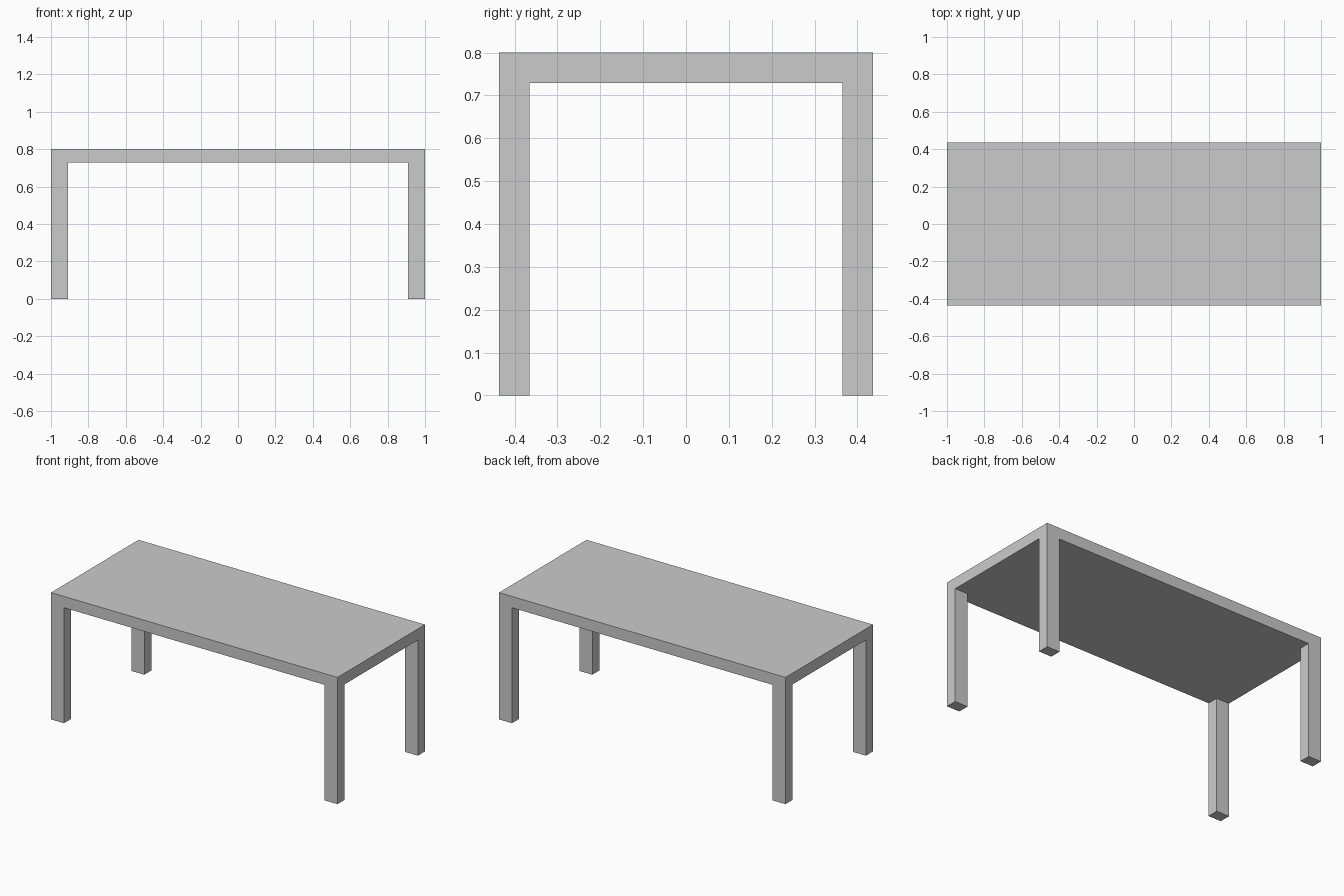
import bpy, bmesh, math

if "Cube" in bpy.data.objects:
    bpy.data.objects.remove(bpy.data.objects["Cube"])

HALF_X, HALF_Y, HEIGHT = 1.0, 0.436, 0.8
LEG_X, LEG_Y, TOP = 0.09, 0.071, 0.071

xs = [-HALF_X, -HALF_X + LEG_X, HALF_X - LEG_X, HALF_X]
ys = [-HALF_Y, -HALF_Y + LEG_Y, HALF_Y - LEG_Y, HALF_Y]

bm = bmesh.new()

# Underside of the top: 3 x 3 grid whose corner cells are the leg sections
verts = [[bm.verts.new((x, y, HEIGHT - TOP)) for y in ys] for x in xs]
cells = {}
for i in range(3):
    for j in range(3):
        cells[i, j] = bm.faces.new((verts[i][j], verts[i][j + 1],
                                    verts[i + 1][j + 1], verts[i + 1][j]))


def extrude(faces, dz, keep):
    """Extrude faces vertically, optionally keeping the originals."""
    new = bmesh.ops.extrude_face_region(bm, geom=faces, use_keep_orig=keep)["geom"]
    moved = [v for v in new if isinstance(v, bmesh.types.BMVert)]
    bmesh.ops.translate(bm, verts=moved, vec=(0, 0, dz))


# Table top slab
extrude(list(cells.values()), TOP, True)

# Four legs, flush with the corners of the top
bm.faces.ensure_lookup_table()
corners = [f for f in bm.faces
           if abs(f.calc_center_median().z - (HEIGHT - TOP)) < 1e-5
           and abs(f.calc_center_median().x) > HALF_X - LEG_X
           and abs(f.calc_center_median().y) > HALF_Y - LEG_Y]
for face in corners:
    extrude([face], TOP - HEIGHT, False)

# Merge coplanar faces so the one-piece frame has no seams
bmesh.ops.recalc_face_normals(bm, faces=bm.faces[:])
bmesh.ops.dissolve_limit(bm, angle_limit=math.radians(1),
                         verts=bm.verts[:], edges=bm.edges[:])

mesh = bpy.data.meshes.new("table")
bm.to_mesh(mesh)
bm.free()
bpy.context.collection.objects.link(bpy.data.objects.new("table", mesh))
